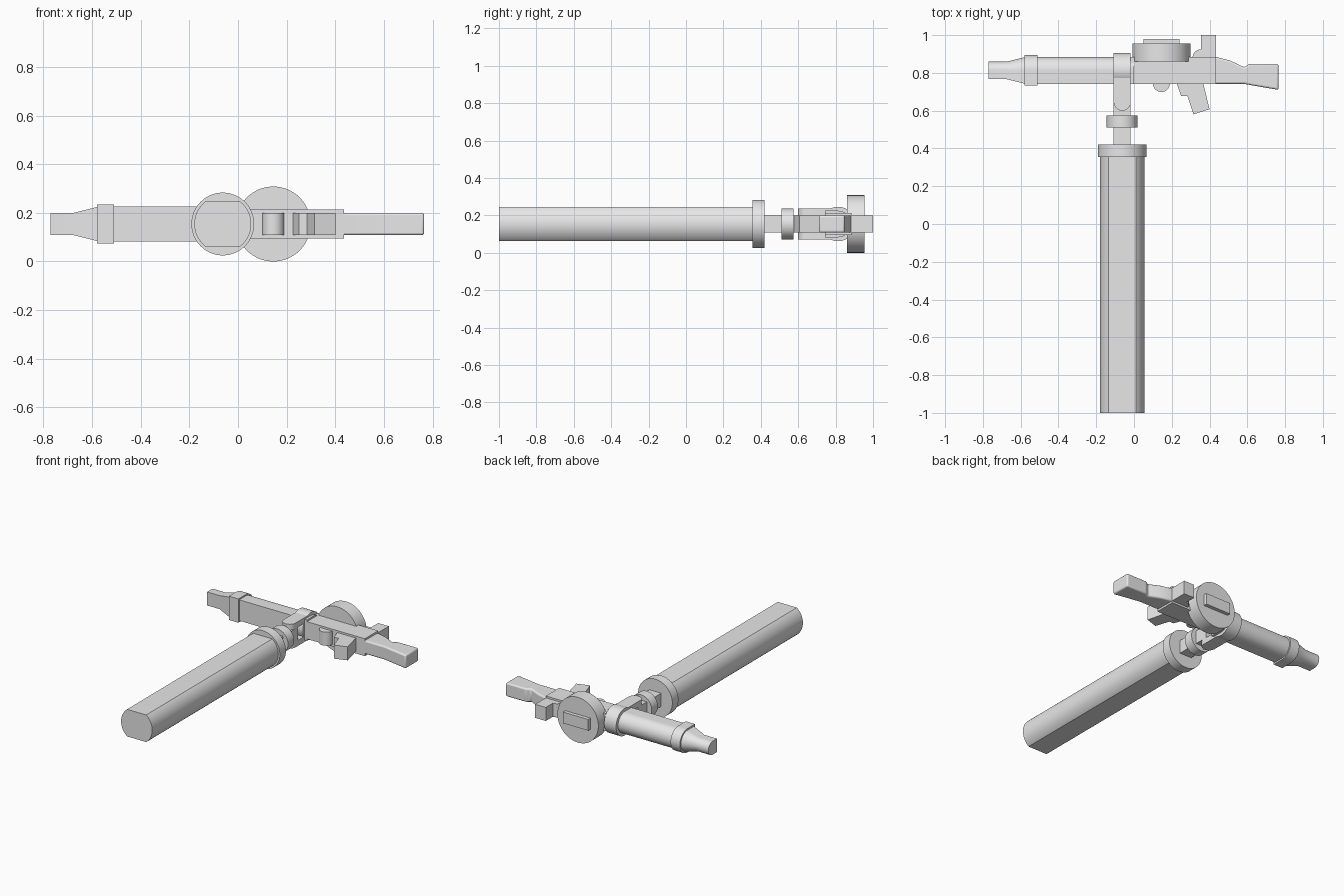
import bpy, bmesh, math

if "Cube" in bpy.data.objects:
    bpy.data.objects.remove(bpy.data.objects["Cube"], do_unlink=True)

grey = bpy.data.materials.new("plain grey")
grey.use_nodes = True
COLOUR = (0.8, 0.8, 0.8, 1)
grey.diffuse_color = COLOUR
grey.node_tree.nodes["Principled BSDF"].inputs["Base Color"].default_value = COLOUR

CZ = 0.154      # height of every centre line
POST_X = -0.0625
GUN_Y = 0.813


def place(axis, u, v, t):
    return {"X": (t, u, v), "Y": (u, t, v), "Z": (u, v, t)}[axis]


def loft(name, axis, sections, bevel=0):
    """Skin matching outlines given as (position along axis, points)."""
    bm = bmesh.new()
    rings = [[bm.verts.new(place(axis, u, v, t)) for u, v in pts] for t, pts in sections]
    n = len(rings[0])
    bm.faces.new(rings[0])
    bm.faces.new(rings[-1])
    for a, b in zip(rings, rings[1:]):
        for i in range(n):
            j = (i + 1) % n
            bm.faces.new((a[i], a[j], b[j], b[i]))
    bmesh.ops.recalc_face_normals(bm, faces=bm.faces)
    mesh = bpy.data.meshes.new(name)
    bm.to_mesh(mesh)
    bm.free()
    mesh.materials.append(grey)
    obj = bpy.data.objects.new(name, mesh)
    bpy.context.collection.objects.link(obj)
    bpy.ops.object.select_all(action="DESELECT")
    obj.select_set(True)
    bpy.context.view_layer.objects.active = obj
    bpy.ops.object.shade_smooth_by_angle(angle=math.radians(25))
    if bevel:
        mod = obj.modifiers.new("soft edges", "BEVEL")
        mod.width, mod.segments = bevel, 3
        mod.limit_method = "ANGLE"
    return obj


def prism(name, axis, pts, a, b, bevel=0):
    return loft(name, axis, [(a, pts), (b, pts)], bevel)


def arc(cu, cv, r, start=0, end=360, steps=64):
    count = steps if end - start == 360 else steps + 1
    angles = [math.radians(start + (end - start) * i / steps) for i in range(count)]
    return [(cu + r * math.cos(a), cv + r * math.sin(a)) for a in angles]


def rect(u0, u1, v0, v1):
    return [(u0, v0), (u1, v0), (u1, v1), (u0, v1)]


def d_shape(r):
    """Rounded at the back, square at the front."""
    return arc(GUN_Y, CZ, r, -90, 90, 32) + [(GUN_Y - r, CZ + r), (GUN_Y - r, CZ - r)]


# Post: round sides with flat top and bottom
FLAT = 52
prism("post", "Y",
      arc(POST_X, CZ, 0.117, -FLAT, FLAT, 24) + arc(POST_X, CZ, 0.117, 180 - FLAT, 180 + FLAT, 24),
      -1, 0.36)
prism("post_collar", "Y", arc(POST_X, CZ, 0.129), 0.355, 0.42)
NECK = rect(POST_X - 0.045, POST_X + 0.045, CZ - 0.045, CZ + 0.045)
prism("neck", "Y", NECK, 0.41, 0.67)
prism("neck_ring", "Y", arc(POST_X, CZ, 0.082), 0.51, 0.575)

# Yoke: two round-ended cheeks and a ring that clasps the barrel
cheek = arc(POST_X, 0.645, 0.045, 180, 360, 24) + [(POST_X + 0.045, GUN_Y), (POST_X - 0.045, GUN_Y)]
for side, sign in (("upper", 1), ("lower", -1)):
    prism(side + "_cheek", "Z", cheek, CZ + sign * 0.045, CZ + sign * 0.0825)
prism("clamp_ring", "X", arc(GUN_Y, CZ, 0.092), POST_X - 0.045, POST_X + 0.045)

# Barrel, collar and tapering muzzle
prism("barrel", "X", d_shape(0.071), -0.55, 0)
prism("barrel_collar", "X", d_shape(0.081), -0.58, -0.51)
loft("muzzle", "X", [(-0.77, d_shape(0.046)), (-0.675, d_shape(0.046)), (-0.575, d_shape(0.071))])

# Receiver and the parts that hang on it
prism("receiver", "X", rect(0.742, 0.885, CZ - 0.059, CZ + 0.059), -0.02, 0.435)
stock = [(0.42, 0.742), (0.42, 0.885), (0.44, 0.883), (0.51, 0.865), (0.585, 0.829),
         (0.61, 0.848), (0.765, 0.848), (0.765, 0.71), (0.58, 0.742)]
LOW, HIGH = CZ - 0.046, CZ + 0.046
prism("stock", "Z", stock, LOW, HIGH, 0.01)
grip = [(0.225, 0.746), (0.25, 0.677), (0.283, 0.677), (0.315, 0.58), (0.4, 0.608), (0.366, 0.746)]
prism("grip", "Z", grip, LOW, HIGH)
prism("trigger_guard", "Z", arc(0.145, 0.744, 0.045, 180, 360, 24), LOW, HIGH)
prism("rear_sight", "Z", rect(0.355, 0.435, 0.88, 1.0), LOW, HIGH)
prism("sight_fillet", "Z", arc(0.355, 0.88, 0.045, 90, 180, 12) + [(0.355, 0.88)], LOW, HIGH)

# Drum magazine with its raised handle
prism("drum", "Y", arc(0.145, CZ, 0.154), 0.86, 0.955)
prism("drum_handle", "Y", rect(0.05, 0.24, CZ - 0.038, CZ + 0.038), 0.95, 0.98)
